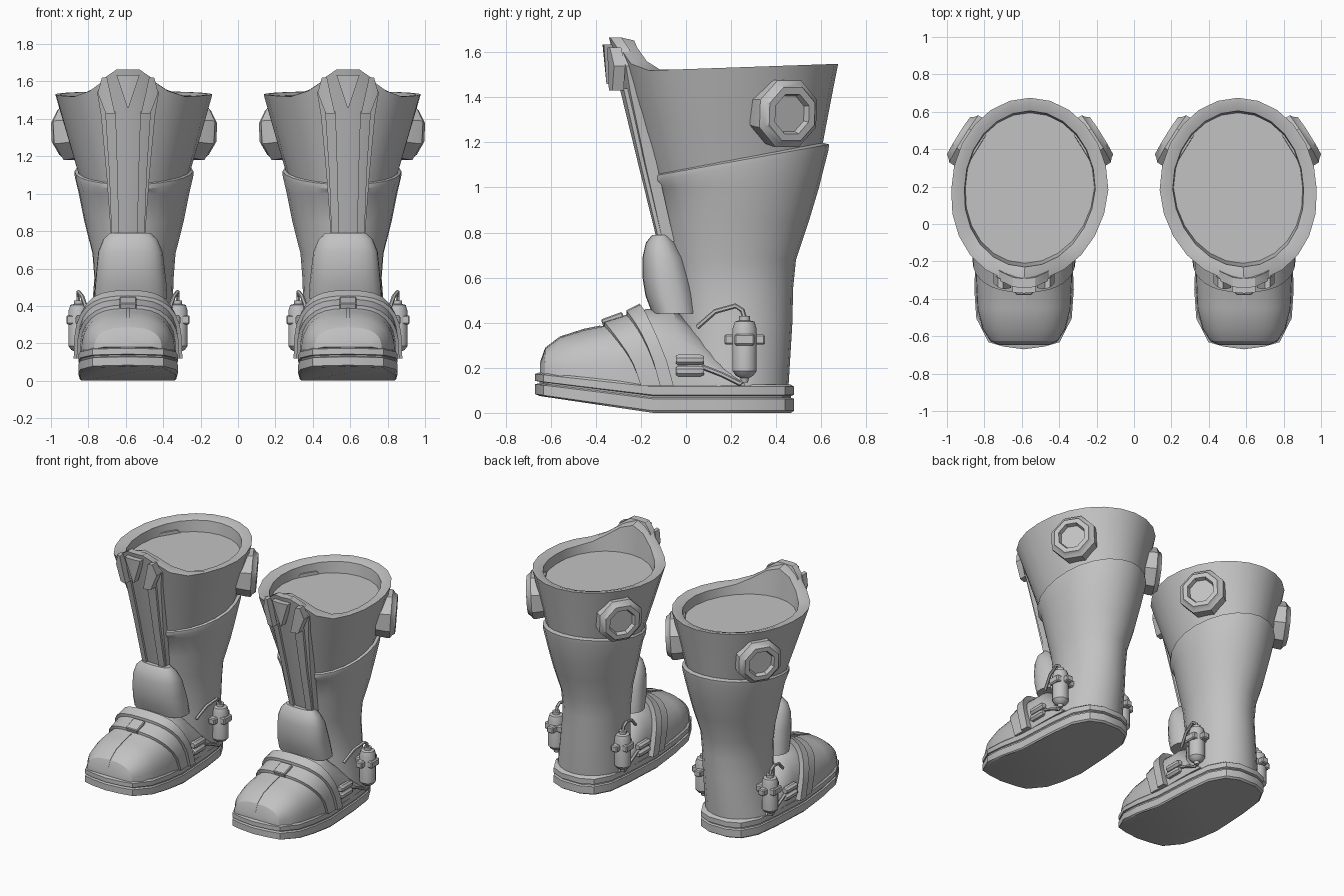
import bpy, bmesh
from math import sin, cos, pi, radians
from mathutils import Vector, Matrix

cube = bpy.data.objects.get("Cube")
if cube:
    bpy.data.objects.remove(cube, do_unlink=True)

grey = bpy.data.materials.new("plain_grey")
grey.use_nodes = True
grey.diffuse_color = (0.54, 0.54, 0.54, 1)
grey.node_tree.nodes["Principled BSDF"].inputs["Base Color"].default_value = (0.54, 0.54, 0.54, 1)

PLACE = Matrix.Translation((0.588, 0, 0))
objects = []


def finish(name, bm):
    """Make the left part and its mirrored right twin."""
    bmesh.ops.recalc_face_normals(bm, faces=bm.faces)
    bm.transform(PLACE)
    for side in ("left", "right"):
        if side == "right":
            bm.transform(Matrix.Scale(-1, 4, (1, 0, 0)))
            bmesh.ops.reverse_faces(bm, faces=bm.faces)
        mesh = bpy.data.meshes.new(side + "_" + name)
        bm.to_mesh(mesh)
        mesh.materials.append(grey)
        ob = bpy.data.objects.new(side + "_" + name, mesh)
        bpy.context.collection.objects.link(ob)
        objects.append(ob)
    bm.free()


def loft(name, rings):
    """Skin closed rings of points and cap both ends."""
    bm = bmesh.new()
    rows = [[bm.verts.new(p) for p in r] for r in rings]
    n = len(rows[0])
    for a, b in zip(rows, rows[1:]):
        for i in range(n):
            j = (i + 1) % n
            bm.faces.new((a[i], a[j], b[j], b[i]))
    bm.faces.new(rows[0])
    bm.faces.new(rows[-1])
    finish(name, bm)


def box(name, centre, size, tilt=0):
    bm = bmesh.new()
    bmesh.ops.create_cube(bm, size=1)
    bm.transform(Matrix.Translation(centre) @ Matrix.Rotation(tilt, 4, "X")
                 @ Matrix.Diagonal((*size, 1)))
    bmesh.ops.bevel(bm, geom=bm.edges[:], offset=min(size) * 0.15, segments=1, affect="EDGES")
    finish(name, bm)


def circle(centre, axis, r, n):
    q = Vector(axis).to_track_quat("Z", "Y")
    return [Vector(centre) + q @ Vector((r * cos(2 * pi * (i + .5) / n),
                                         r * sin(2 * pi * (i + .5) / n), 0)) for i in range(n)]


def turned(name, base, axis, profile, n):
    axis = Vector(axis).normalized()
    loft(name, [circle(Vector(base) + axis * d, axis, r, n) for d, r in profile])


def tube(name, points, r=0.011):
    pts = [Vector(p) for p in points]
    last = len(pts) - 1
    loft(name, [circle(p, pts[min(i + 1, last)] - pts[max(i - 1, 0)], r, 6)
                for i, p in enumerate(pts)])


def power(v, e):
    return abs(v) ** e * (1 if v > 0 else -1)


def clamp(v):
    return max(0, min(1, v))


LEAN = -.032  # calf sits a little inward of the foot


def oval(yf, yb, hw, height, e=1.0, n=24):
    """Horizontal ring whose height is a rule of x and y; e below 1 squares it."""
    ring = []
    for i in range(n):
        a = 2 * pi * i / n
        x = hw * power(sin(a), e)
        y = (yf + yb) / 2 - (yb - yf) / 2 * power(cos(a), e)
        z = height(x, y)
        ring.append((x + LEAN * clamp((y + .3) / .5) * clamp((z - .12) / .38), y, z))
    return ring


# Sole: two stacked layers with a groove, turned up at the toe
half = [(.11, -.655), (.19, -.632), (.255, -.505), (.266, -.35), (.258, -.15),
        (.242, .15), (.22, .33), (.16, .44), (.07, .48)]
outline = [(0, -.67)] + half + [(-x, y) for x, y in reversed(half)]


def sole_ring(f, s):
    ring = []
    for x, y in outline:
        up = max(0, -.15 - y) / .52
        low, high = .075 * up, .125 + .055 * up
        ring.append((x * s, y * s, low + (high - low) * f))
    return ring


loft("sole", [sole_ring(f, s) for f, s in ((0, .97), (.08, 1), (.5, 1), (.54, .97),
                                          (.6, .97), (.64, 1), (.93, 1), (1, .97))])

# Leg: flared, with a lip along the slanted seam under the cuff


def seam(x, y):
    return 1.05 + .18 * (y + .15)


leg = [(.12, -.05, .455, .235), (.4, -.04, .472, .215), (.55, -.05, .475, .212),
       (.68, -.07, .488, .222), (.85, -.1, .545, .265), (1.0, -.135, .59, .295)]
rings = [oval(yf, yb, hw, lambda x, y, z=z: z) for z, yf, yb, hw in leg]
rings += [oval(-.16, .632, .317, lambda x, y: seam(x, y) - .025),
          oval(-.16, .635, .317, seam), oval(-.13, .6, .29, lambda x, y: seam(x, y) + .015)]
loft("leg", rings)

# Cuff: flared band with a raised crest in front and a filled opening


def rim(x, y):
    k = max(0, 1 - abs(x) / .3) if y < .1 else 0
    return 1.525 + .035 * y + .15 * k * k * (3 - 2 * k)


def cuff_ring(f, inset=0):
    return oval(-.15 - .16 * f + inset, .605 + .07 * f - inset, .3 + .12 * f - inset,
                lambda x, y: seam(x, y) + (rim(x, y) - seam(x, y)) * f)


rings = [cuff_ring(f) for f in (0, .25, .5, .75, 1)]
rings += [cuff_ring(1, .025), oval(-.23, .605, .35, lambda x, y: rim(x, y) - .015),
          oval(-.21, .595, .345, lambda x, y: 1.45)]
loft("cuff", rings)

# Foot: arched cross-sections given as y, half width, bottom, top
FOOT = [(-.648, .13, .18, .22), (-.625, .18, .17, .285), (-.56, .222, .155, .335),
        (-.45, .25, .14, .37), (-.3, .257, .12, .40), (-.18, .257, .12, .46),
        (-.05, .25, .12, .46), (.06, .25, .12, .36), (.2, .245, .12, .22), (.26, .24, .12, .14)]


def foot_point(y, t, lift=0):
    for a, b in zip(FOOT, FOOT[1:]):
        if y <= b[0]:
            break
    k = (y - a[0]) / (b[0] - a[0])
    hw, low, top = (p + (q - p) * k for p, q in zip(a[1:], b[1:]))
    return ((hw + lift) * power(cos(t), .77), y,
            low + (top - low + lift) * max(0, sin(t)) ** .77)


ARCH = [pi * i / 16 for i in range(17)]
loft("foot", [[foot_point(s[0], t) for t in ARCH] for s in FOOT])


def strap(name, y_top, y_low, width, lift):
    """Band wrapped over the foot, slanting back toward the sole."""
    rings = []
    for t in ARCH:
        y = y_low + (y_top - y_low) * sin(t)
        rings.append([foot_point(y + d * width / 2, t, h)
                      for d, h in ((-1, -.02), (-1, lift), (1, lift), (1, -.02))])
    loft(name, rings)


strap("instep_strap", -.235, -.085, .06, .037)
strap("toe_strap", -.315, -.15, .10, .018)
box("strap_clasp", (0, -.325, .415), (.09, .1, .035), radians(20))
# Toe seam running over the middle of the cap
loft("toe_seam", [[foot_point(y, pi / 2 + d, h) for d, h in ((-.012, -.01), (-.012, .004),
                  (.012, .004), (.012, -.01))] for y in (-.645, -.625, -.56, -.45, -.38)])

# Ankle guard in front of the shin
guard = [(.44, -.15, .06, .195), (.52, -.18, .05, .19), (.6, -.193, .03, .182),
         (.69, -.193, 0, .172), (.755, -.178, -.04, .145), (.79, -.15, -.07, .11)]
loft("ankle_guard", [oval(yf, yb, hw, lambda x, y, z=z: z, .8) for z, yf, yb, hw in guard])


def shin_plate(name, rows, out, thick, slope=.25):
    """Curved plate in front of the shin; rows are z, x left, x right."""
    rings = []
    for z, x0, x1 in rows:
        y = -.12 - slope * (z - .78) - out
        xs = [x0 + (x1 - x0) * i / 4 for i in range(5)]
        rings.append([(x, y + 1.6 * x * x, z) for x in xs]
                     + [(x, y + thick + 1.6 * x * x, z) for x in reversed(xs)])
    loft(name, rings)


# Shin guard: back plate, two rails, flared shoulders and a wedge badge
shin_plate("shin_plate", [(z, -w, w) for z, w in ((.76, .09), (1.1, .115), (1.42, .145),
                                                  (1.54, .165), (1.62, .125), (1.665, .06))], 0, .05)
for s, tag in ((1, "outer"), (-1, "inner")):
    shin_plate(tag + "_shin_rail", [(.77, .048 * s, .088 * s), (1.1, .055 * s, .1 * s),
                                    (1.44, .066 * s, .122 * s)], .016, .03)
    shin_plate(tag + "_shin_shoulder", [(1.43, .07 * s, .12 * s), (1.54, .095 * s, .162 * s),
                                        (1.62, .112 * s, .14 * s)], .165, .05, .1)
shin_plate("shin_wedge", [(1.46, -.004, .004), (1.635, -.062, .062)], .165, .05, .1)

for s, tag in ((1, "outer"), (-1, "inner")):
    # Octagonal dial on the cuff with a recessed centre
    turned(tag + "_dial", (.322 * s + LEAN, .435, 1.33), (.85 * s, .53, -.06),
           ((-.06, .15), (.01, .16), (.035, .16), (.05, .14), (.068, .128),
            (.068, .095), (.04, .085)), 8)
    # Canister beside the heel with its clamp
    x = .265 * s
    turned(tag + "_canister", (x, .26, .165), (0, 0, 1),
           ((-.03, .015), (-.01, .02), (0, .04), (.02, .055), (.21, .055), (.24, .045), (.245, .025),
            (.265, .025)), 12)
    box(tag + "_canister_clamp", (x - .01 * s, .26, .325), (.15, .09, .05))
    box(tag + "_clamp_wings", (x - .01 * s, .26, .325), (.05, .18, .045))
    # Hoses
    tube(tag + "_upper_hose", [(x, .26, .42), (x, .25, .455), (x, .22, .475),
                               (.245 * s, .13, .45), (.22 * s, .05, .38)])
    tube(tag + "_lower_hose", [(x, .27, .16), (x, .24, .13), (.26 * s, .16, .17),
                               (.25 * s, .07, .205)])
    # Small side cells
    for z, level in ((.185, "lower"), (.235, "upper")):
        turned(tag + "_" + level + "_cell", (.256 * s, -.045, z), (0, 1, 0),
               ((0, .018), (.01, .025), (.11, .025), (.125, .018)), 8)

# Smooth shading with sharp creases
bpy.ops.object.select_all(action="DESELECT")
for ob in objects:
    ob.select_set(True)
bpy.context.view_layer.objects.active = objects[0]
bpy.ops.object.shade_smooth_by_angle(angle=radians(32))
